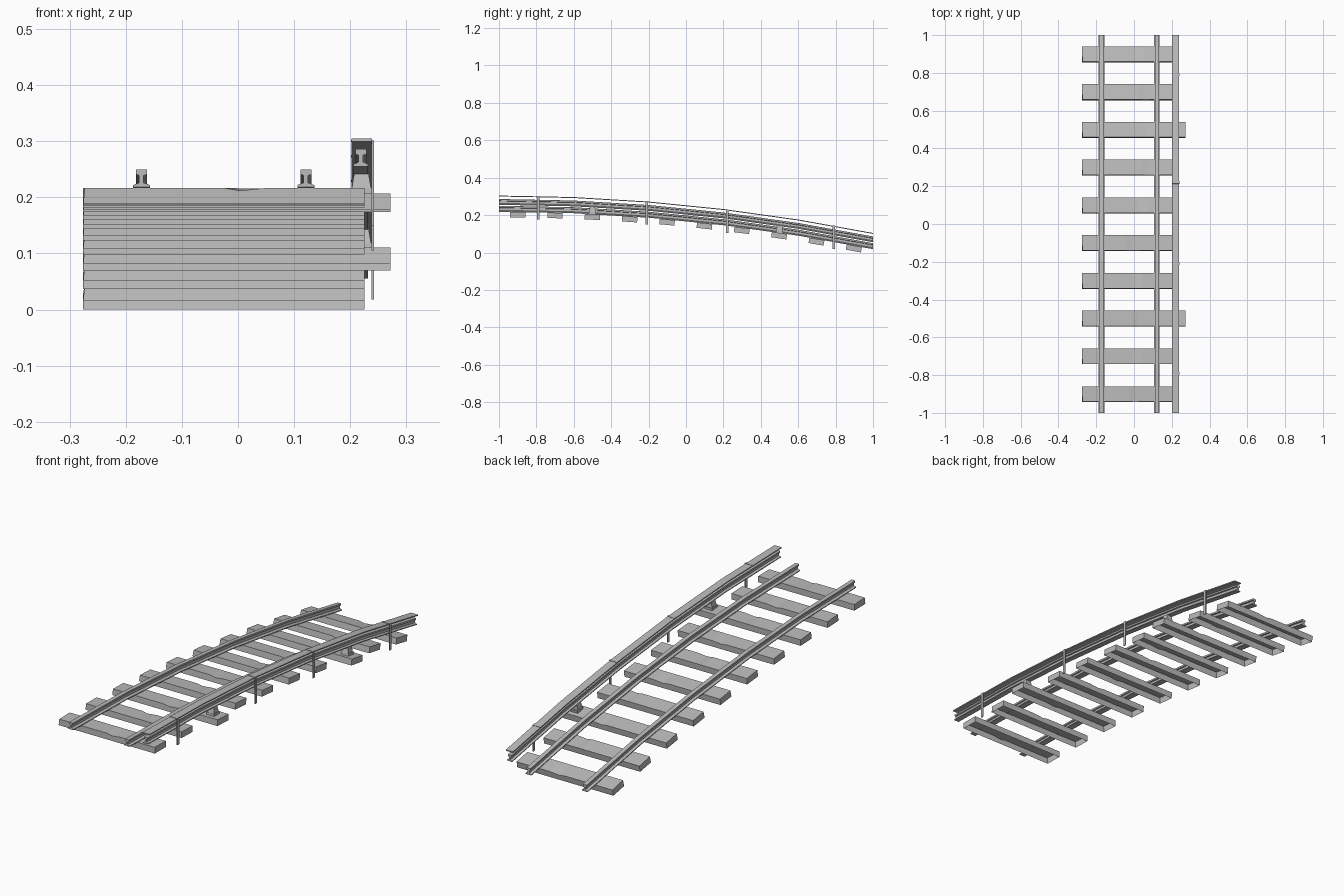
import bpy, bmesh, math, random
from mathutils import Matrix

random.seed(4)
if "Cube" in bpy.data.objects:
    bpy.data.objects.remove(bpy.data.objects["Cube"])

grey = bpy.data.materials.new("plain_grey")
grey.use_nodes = True
grey.diffuse_color = (0.5, 0.5, 0.5, 1)
grey.node_tree.nodes["Principled BSDF"].inputs["Base Color"].default_value = (0.5, 0.5, 0.5, 1)

STATIONS = [-1, -0.6, -0.2, 0.2, 0.6, 1]


def curve(y):
    return -0.05 * (y + 1) ** 2


def drop(y):
    """Height change of the faceted track line at y."""
    i = min(int((y + 1) / 0.4), 4)
    a, b = STATIONS[i], STATIONS[i + 1]
    return curve(a) + (curve(b) - curve(a)) * (y - a) / (b - a)


def slope(y):
    return Matrix.Rotation(math.atan(-0.1 * (y + 1)), 4, 'X')


def finish(name, bm, place=None):
    bmesh.ops.recalc_face_normals(bm, faces=bm.faces)
    me = bpy.data.meshes.new(name)
    bm.to_mesh(me)
    bm.free()
    me.materials.append(grey)
    ob = bpy.data.objects.new(name, me)
    bpy.context.collection.objects.link(ob)
    if place:
        ob.matrix_world = place
    return ob


def sweep(name, profile, x, z):
    """Extrude an x-z profile along the descending track."""
    bm = bmesh.new()
    rings = [[bm.verts.new((x + px, y, z + pz + drop(y))) for px, pz in profile] for y in STATIONS]
    n = len(profile)
    for a, b in zip(rings, rings[1:]):
        for i in range(n):
            j = (i + 1) % n
            bm.faces.new((a[i], a[j], b[j], b[i]))
    bm.faces.new(rings[0])
    bm.faces.new(rings[-1])
    return finish(name, bm)


def box(name, x, y, z, size, taper=1.0, tilt=True):
    bm = bmesh.new()
    bmesh.ops.create_cube(bm, size=1)
    for v in bm.verts:
        k = taper if v.co.z > 0 else 1
        v.co = (v.co.x * size[0] * k, v.co.y * size[1] * k, v.co.z * size[2])
    place = Matrix.Translation((x, y, z + drop(y)))
    return finish(name, bm, place @ slope(y) if tilt else place)


def rail_profile(foot, head, web, height):
    right = [(foot, 0), (foot, 0.004), (web, 0.008), (web, height - 0.011),
             (head, height - 0.009), (head, height - 0.001), (head - 0.002, height)]
    return right + [(-px, pz) for px, pz in reversed(right)]


# Running rails, power rail and its cover board
running = rail_profile(0.015, 0.010, 0.004, 0.032)
sweep("left_running_rail", running, 0.121, 0.218)
sweep("right_running_rail", running, -0.172, 0.218)
sweep("power_rail", rail_profile(0.013, 0.010, 0.004, 0.031), 0.219, 0.255)
sweep("cover_board", [(-0.018, 0), (0.019, 0), (0.019, 0.005), (-0.018, 0.005)], 0.220, 0.2995)


def sleeper(index, y, right_end):
    """Hollow sleeper, open below, with one chipped top edge."""
    left, half, h = -0.276, 0.041, 0.029
    bm = bmesh.new()
    chip = random.uniform(-0.02, 0.08)
    xs = [left, chip - 0.03, chip, chip + 0.05, right_end]
    side = -1 if index % 2 == 0 else 1
    rows = []
    for s in (-1, 1):
        top = [bm.verts.new((x, s * half, -0.005 if (s == side and x == chip) else 0)) for x in xs]
        low = [bm.verts.new((x, s * half, -h)) for x in xs]
        rows.append((top, low))
    (ta, la), (tb, lb) = rows
    for i in range(len(xs) - 1):
        bm.faces.new((ta[i], ta[i + 1], tb[i + 1], tb[i]))
        bm.faces.new((la[i], la[i + 1], ta[i + 1], ta[i]))
        bm.faces.new((tb[i], tb[i + 1], lb[i + 1], lb[i]))
    for i in (0, -1):
        bm.faces.new((ta[i], tb[i], lb[i], la[i]))
    # Slightly worn right end
    ta[0].co.x += 0.003
    finish("sleeper_%d" % (index + 1), bm,
           Matrix.Translation((0, y, 0.2185 + drop(y))) @ slope(y))


for i in range(10):
    y = -0.9 + 0.2 * i
    carries_power = i in (2, 7)
    sleeper(i, y, 0.272 if carries_power else 0.225)
    # Insulators under the power rail
    if carries_power:
        box("insulator_base_%d" % i, 0.220, y, 0.224, (0.038, 0.040, 0.012))
        box("insulator_cap_%d" % i, 0.220, y, 0.243, (0.034, 0.036, 0.026), 0.75)

# Posts and straps holding the cover board
for i, y in enumerate((-0.79, -0.21, 0.22, 0.79)):
    box("cover_post_%d" % (i + 1), 0.240, y, 0.243, (0.004, 0.014, 0.125), tilt=False)
    box("cover_strap_%d" % (i + 1), 0.221, y, 0.3045, (0.040, 0.014, 0.003))
